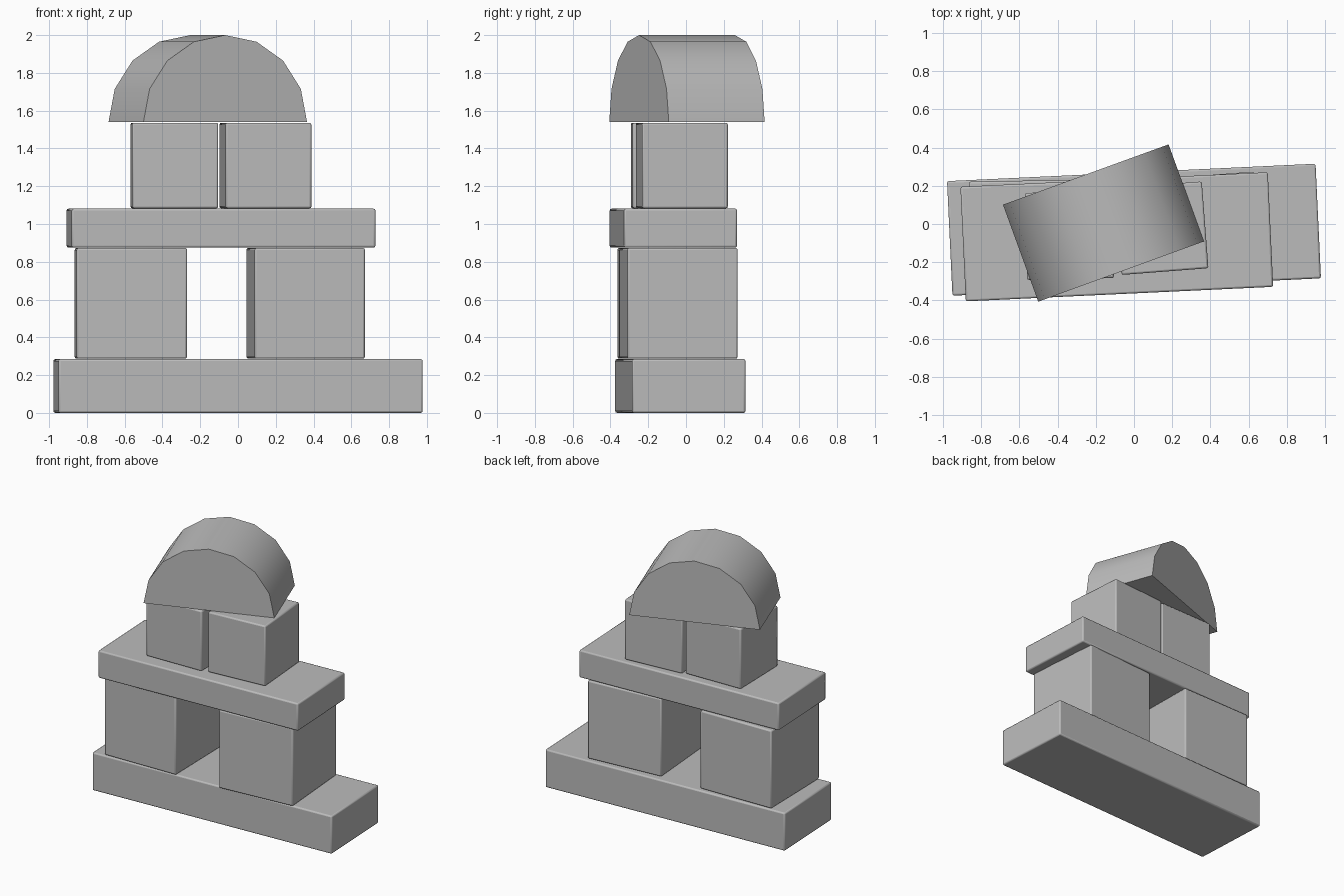
import bpy
import math

cube = bpy.data.objects.get("Cube")
if cube:
    bpy.data.objects.remove(cube, do_unlink=True)

# One plain grey for every block
grey = bpy.data.materials.new("plain grey")
grey.use_nodes = True
color = (0.5, 0.5, 0.5, 1)
grey.diffuse_color = color
grey.node_tree.nodes["Principled BSDF"].inputs["Base Color"].default_value = color


def block(name, center, size, bottom, top, turn):
    """Softly bevelled block turned about the vertical."""
    bpy.ops.mesh.primitive_cube_add(size=1, location=(*center, (bottom + top) / 2))
    ob = bpy.context.object
    ob.name = name
    ob.scale = (*size, top - bottom)
    bpy.ops.object.transform_apply(location=False, rotation=False, scale=True)
    ob.rotation_euler.z = math.radians(turn)
    bevel = ob.modifiers.new("soft edges", 'BEVEL')
    bevel.width = 0.01
    bevel.segments = 2
    ob.data.materials.append(grey)
    bpy.ops.object.shade_smooth_by_angle(angle=math.radians(40))


def half_round(name, center, radius, depth, bottom, turn, steps=8):
    """Half cylinder lying on its flat side."""
    arc = [(radius * math.cos(math.pi * i / steps), radius * math.sin(math.pi * i / steps))
           for i in range(steps + 1)]
    n = len(arc)
    verts = [(x, y, z) for y in (-depth / 2, depth / 2) for x, z in arc]
    faces = [tuple(reversed(range(n))), tuple(range(n, 2 * n))]
    faces += [(i, (i + 1) % n, (i + 1) % n + n, i + n) for i in range(n)]
    mesh = bpy.data.meshes.new(name)
    mesh.from_pydata(verts, [], faces)
    mesh.materials.append(grey)
    ob = bpy.data.objects.new(name, mesh)
    bpy.context.collection.objects.link(ob)
    ob.location = (*center, bottom)
    ob.rotation_euler.z = math.radians(turn)
    # Make all faces point outward, then smooth the curved top
    bpy.ops.object.select_all(action='DESELECT')
    ob.select_set(True)
    bpy.context.view_layer.objects.active = ob
    bpy.ops.object.mode_set(mode='EDIT')
    bpy.ops.mesh.select_all(action='SELECT')
    bpy.ops.mesh.normals_make_consistent(inside=False)
    bpy.ops.object.mode_set(mode='OBJECT')
    bpy.ops.object.shade_smooth_by_angle(angle=math.radians(40))


# Planks and cubes, from the ground up
block("base_plank", (0, -0.03), (1.93, 0.6), 0, 0.285, 2.7)
block("lower_right_cube", (-0.567, -0.066), (0.585, 0.585), 0.287, 0.873, 1)
block("lower_left_cube", (0.358, -0.04), (0.585, 0.585), 0.287, 0.873, 4.4)
block("upper_plank", (-0.09, -0.067), (1.61, 0.6), 0.875, 1.081, 2.7)
block("upper_right_cube", (-0.337, -0.06), (0.455, 0.455), 1.083, 1.536, 1.2)
block("upper_left_cube", (0.145, -0.022), (0.455, 0.455), 1.083, 1.536, 4.4)

# Half round block on top
half_round("top_half_round", (-0.16, 0.005), 0.461, 0.54, 1.539, 20)
